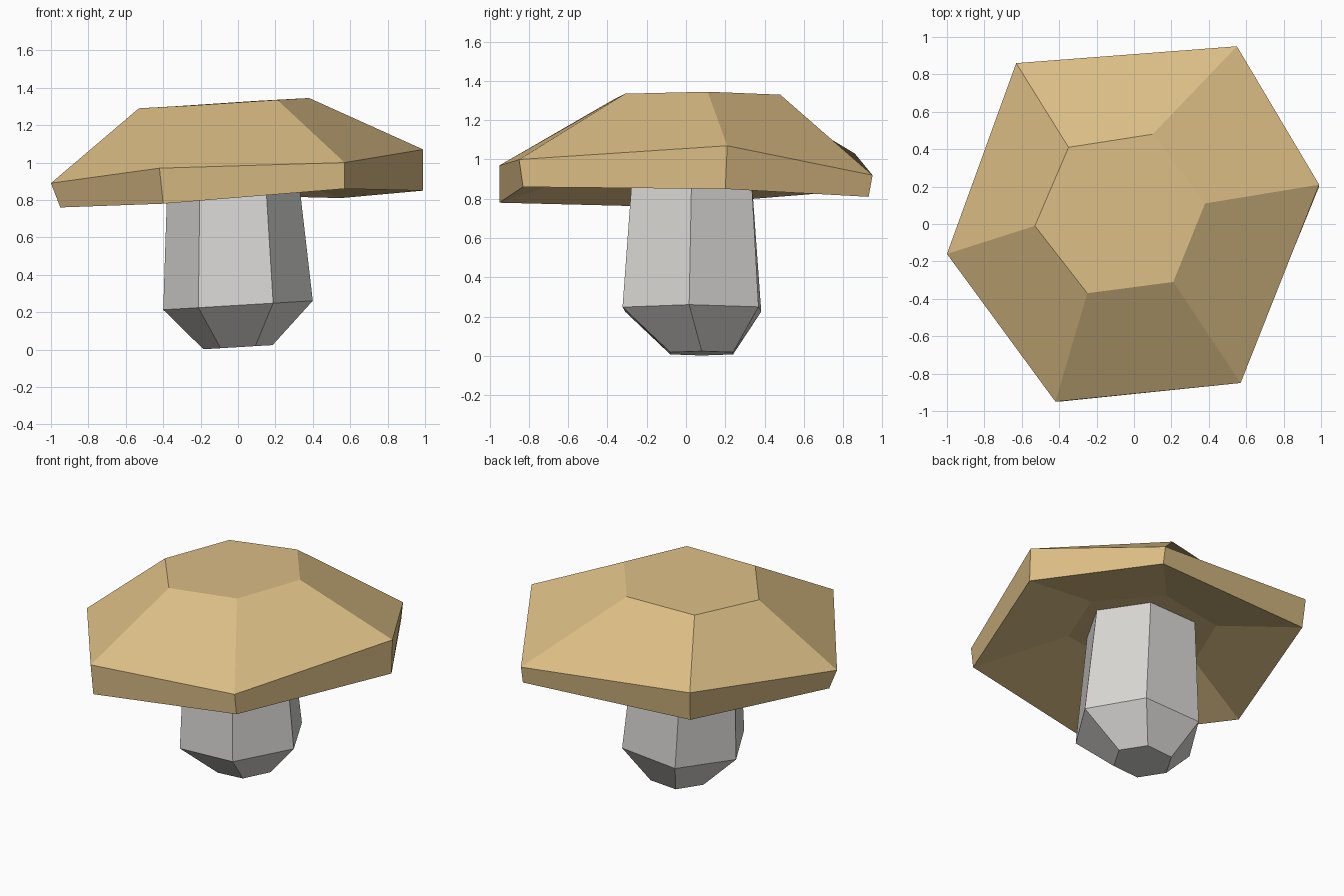
import bpy, bmesh, math
from mathutils import Vector

default_cube = bpy.data.objects.get("Cube")
if default_cube:
    bpy.data.objects.remove(default_cube, do_unlink=True)


def make_material(name, colour):
    material = bpy.data.materials.new(name)
    material.use_nodes = True
    material.diffuse_color = (*colour, 1)
    shader = material.node_tree.nodes["Principled BSDF"]
    shader.inputs["Base Color"].default_value = (*colour, 1)
    shader.inputs["Roughness"].default_value = 0.9
    return material


def hexagon(centre_x, centre_y, height, radius, tilt, turn=0):
    """Hexagonal ring whose height leans gently along x."""
    ring = []
    for step in range(6):
        angle = math.radians(60 * step + turn)
        x = centre_x + radius * math.cos(angle)
        y = centre_y + radius * math.sin(angle)
        ring.append(Vector((x, y, height + tilt * x)))
    return ring


def loft(name, rings, material):
    """Closed flat-shaded solid bridging successive rings of points."""
    bm = bmesh.new()
    loops = [[bm.verts.new(point) for point in ring] for ring in rings]
    for lower, upper in zip(loops, loops[1:]):
        count = len(lower)
        for i in range(count):
            j = (i + 1) % count
            bm.faces.new((lower[i], lower[j], upper[j], upper[i]))
    bm.faces.new(reversed(loops[0]))
    bm.faces.new(loops[-1])
    bmesh.ops.recalc_face_normals(bm, faces=bm.faces[:])
    mesh = bpy.data.meshes.new(name)
    bm.to_mesh(mesh)
    bm.free()
    mesh.materials.append(material)
    part = bpy.data.objects.new(name, mesh)
    bpy.context.collection.objects.link(part)
    return part


tan = make_material("cap tan", (0.716, 0.515, 0.238))
pale_grey = make_material("stem pale grey", (0.69, 0.68, 0.66))

# Stem: tapered foot, widest ring, then a slimmer top set into the cap
loft("stem", [
    hexagon(0, 0.08, 0.013, 0.185, 0.06),
    hexagon(0, 0.03, 0.237, 0.4, 0.06, turn=-2),
    hexagon(-0.03, 0.03, 0.985, 0.345, 0.03),
], pale_grey)

# Cap: irregular crown, slanted rim and hollow underside
crown = [Vector(p) for p in (
    (-0.53, -0.01, 1.29), (-0.25, -0.37, 1.305), (0.21, -0.31, 1.335),
    (0.38, 0.11, 1.345), (0.1, 0.48, 1.33), (-0.35, 0.41, 1.3))]
rim_top = [Vector(p) for p in (
    (-1, -0.16, 0.89), (-0.42, -0.95, 0.97), (0.57, -0.85, 1),
    (0.99, 0.21, 1.07), (0.55, 0.95, 0.92), (-0.63, 0.86, 1.03))]
rim_bottom = [Vector(p) for p in (
    (-0.95, -0.15, 0.76), (-0.4, -0.95, 0.78), (0.57, -0.83, 0.86),
    (0.99, 0.2, 0.85), (0.55, 0.93, 0.81), (-0.62, 0.84, 0.84))]
ceiling = [Vector((p.x + 0.03, p.y - 0.02, 0.963 + 0.03 * (p.x - p.y)))
           for p in crown]
loft("cap", [ceiling, rim_bottom, rim_top, crown], tan)
